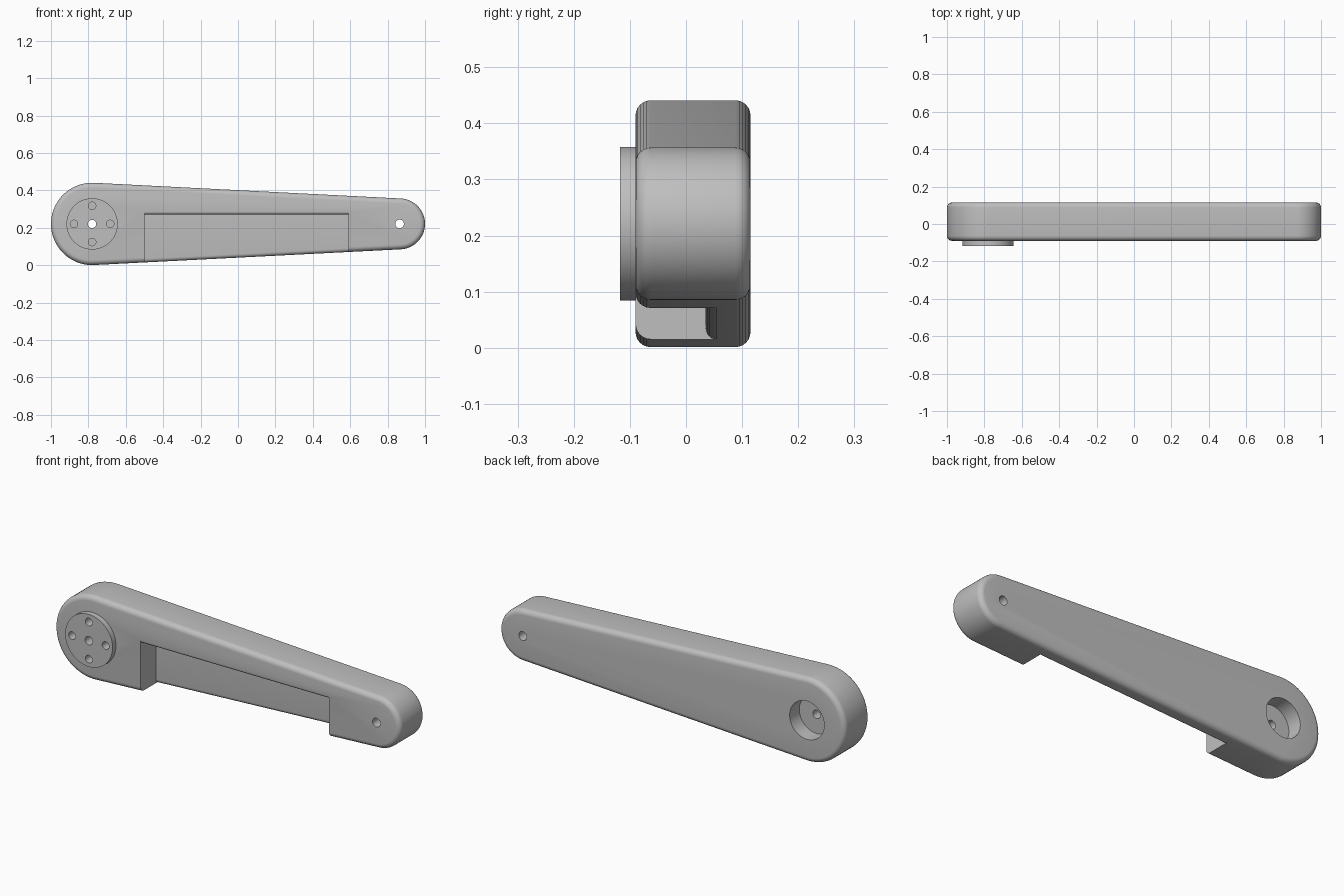
import bpy, bmesh, math
from mathutils import Matrix

if "Cube" in bpy.data.objects:
    bpy.data.objects.remove(bpy.data.objects["Cube"], do_unlink=True)

BIG_X, SMALL_X, MID_Z = -0.78, 0.864, 0.221
BIG_R, SMALL_R = 0.22, 0.136
FRONT, BACK, FLOOR = -0.09, 0.115, 0.035

grey = bpy.data.materials.new("plain grey")
grey.use_nodes = True
colour = (0.52, 0.52, 0.52, 1)
grey.diffuse_color = colour
grey.node_tree.nodes["Principled BSDF"].inputs["Base Color"].default_value = colour


def new_object(name, bm):
    bmesh.ops.recalc_face_normals(bm, faces=bm.faces)
    mesh = bpy.data.meshes.new(name)
    bm.to_mesh(mesh)
    bm.free()
    mesh.materials.append(grey)
    ob = bpy.data.objects.new(name, mesh)
    bpy.context.collection.objects.link(ob)
    return ob


def loft(name, rings):
    """Skin a stack of closed rings and cap both ends."""
    bm = bmesh.new()
    rows = [[bm.verts.new(p) for p in ring] for ring in rings]
    n = len(rows[0])
    for a, b in zip(rows, rows[1:]):
        for i in range(n):
            j = (i + 1) % n
            bm.faces.new((a[i], a[j], b[j], b[i]))
    bm.faces.new(rows[0])
    bm.faces.new(rows[-1])
    return new_object(name, bm)


def arm_outline(y, inset, steps=40):
    """Two end arcs joined by their common tangents."""
    lean = math.asin((BIG_R - SMALL_R) / (SMALL_X - BIG_X))
    top = math.pi / 2 - lean
    pts = []
    for cx, r, a0, a1 in ((SMALL_X, SMALL_R, -top, top),
                          (BIG_X, BIG_R, top, 2 * math.pi - top)):
        for i in range(steps + 1):
            a = a0 + (a1 - a0) * i / steps
            pts.append((cx + (r - inset) * math.cos(a), y,
                        MID_Z + (r - inset) * math.sin(a)))
    return pts


def rounded_arm(name, y0, y1, r0, r1, steps=6):
    """Arm slab with rounded front and back rims."""
    rings = []
    for i in range(steps + 1):
        a = math.pi / 2 * i / steps
        rings.append(arm_outline(y0 + r0 * (1 - math.cos(a)), r0 * (1 - math.sin(a))))
    for i in range(steps + 1):
        a = math.pi / 2 * i / steps
        rings.append(arm_outline(y1 - r1 * (1 - math.sin(a)), r1 * (1 - math.cos(a))))
    return loft(name, rings)


def cylinder(name, x, z, r, y0, y1, sides=48):
    bm = bmesh.new()
    place = Matrix.Translation((x, (y0 + y1) / 2, z)) @ Matrix.Rotation(math.pi / 2, 4, 'X')
    bmesh.ops.create_cone(bm, cap_ends=True, segments=sides, radius1=r, radius2=r,
                          depth=y1 - y0, matrix=place)
    return new_object(name, bm)


def cut(ob, cutter):
    mod = ob.modifiers.new("cut", 'BOOLEAN')
    mod.operation, mod.solver, mod.object = 'DIFFERENCE', 'EXACT', cutter
    bpy.context.view_layer.objects.active = ob
    bpy.ops.object.modifier_apply(modifier=mod.name)
    bpy.data.objects.remove(cutter, do_unlink=True)


# Arm body and mounting disc
arm = rounded_arm("arm", FRONT, BACK, 0.027, 0.027)
disc = cylinder("mounting_disc", BIG_X, MID_Z, 0.137, -0.118, FRONT + 0.002, 96)

# Open-bottomed recess with a rounded upper lip
lip, top = 0.014, 0.272
section = [(FRONT - 0.05, -0.1), (FRONT - 0.05, top + lip)]
for i in range(6):
    a = math.pi / 2 * i / 5
    section.append((FRONT + lip * (1 - math.cos(a)), top + lip * (1 - math.sin(a))))
section += [(FLOOR + 0.0195, top), (FLOOR + 0.0195, -0.1)]
recess = loft("recess_cutter", [[(x, y, z) for y, z in section] for x in (-0.5, 0.59)])

# Thin web left behind the recess
cut(recess, rounded_arm("web_shape", FLOOR, BACK, 0.02, 0.027))
cut(arm, recess)

# Round pocket in the back and the hole through the small end
cut(arm, cylinder("pocket_cutter", BIG_X, MID_Z, 0.1, FLOOR, BACK + 0.1, 64))
cut(arm, cylinder("end_hole_cutter", SMALL_X, MID_Z, 0.023, -0.3, 0.3, 32))

# Centre bore and four blind bolt holes through the disc
holes = [(0, 0, 0.3)]
for k in range(4):
    a = k * math.pi / 2
    holes.append((0.097 * math.cos(a), 0.097 * math.sin(a), -0.03))
for dx, dz, end in holes:
    for part in (arm, disc):
        r = 0.022 if end > 0 else 0.02
        cut(part, cylinder("bolt_hole_cutter", BIG_X + dx, MID_Z + dz, r, -0.3, end, 32))

# Smooth rounds, crisp edges
for part in (arm, disc):
    bpy.ops.object.select_all(action='DESELECT')
    part.select_set(True)
    bpy.context.view_layer.objects.active = part
    bpy.ops.object.shade_smooth_by_angle(angle=math.radians(30))
